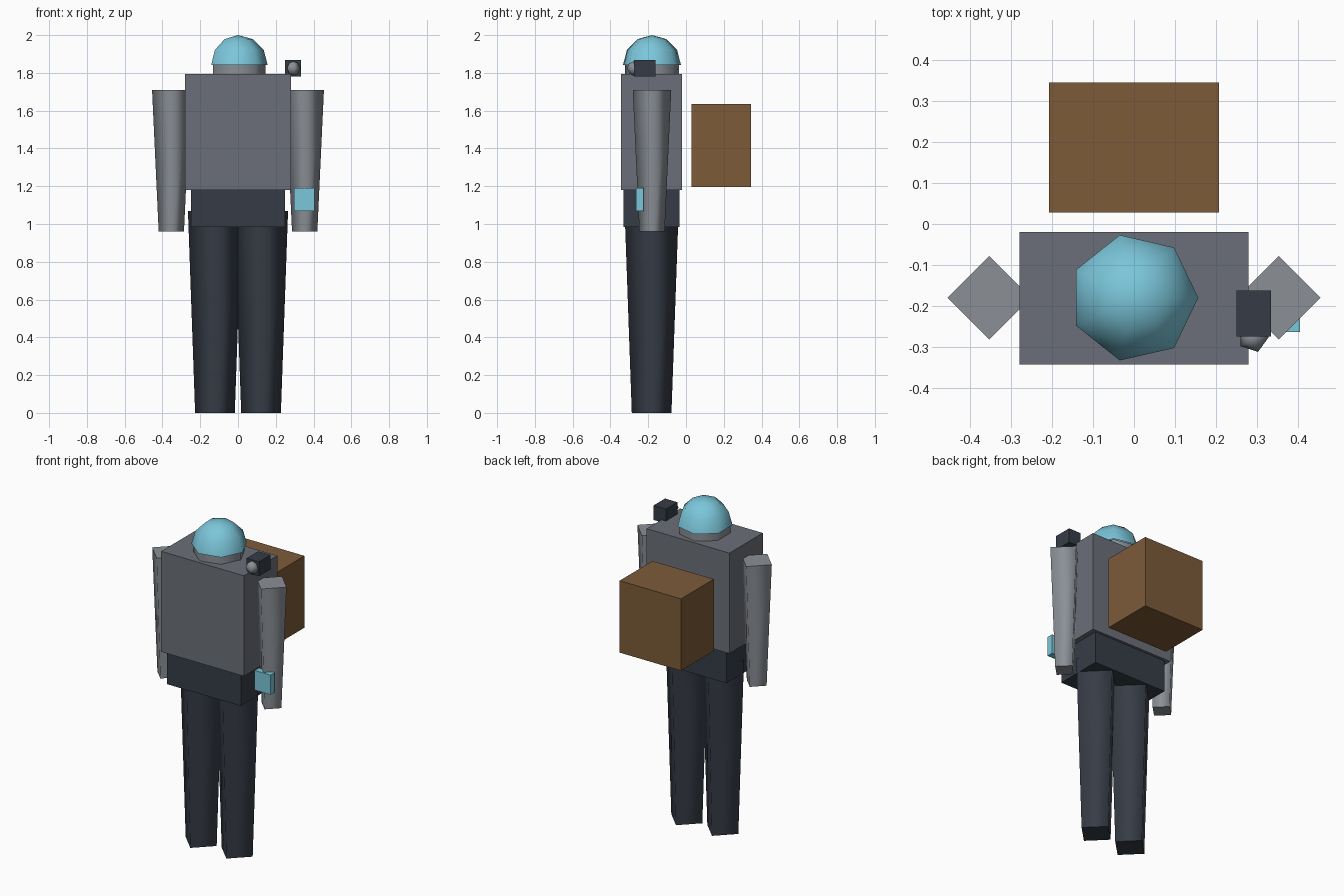
import bpy, bmesh, math
from mathutils import Vector

if "Cube" in bpy.data.objects:
    bpy.data.objects.remove(bpy.data.objects["Cube"], do_unlink=True)


def material(name, hex_code):
    srgb = [int(hex_code[i:i + 2], 16) / 255 for i in (0, 2, 4)]
    color = [((c + 0.055) / 1.055) ** 2.4 for c in srgb] + [1.0]
    mat = bpy.data.materials.new(name)
    mat.use_nodes = True
    mat.diffuse_color = color
    bsdf = mat.node_tree.nodes["Principled BSDF"]
    bsdf.inputs["Base Color"].default_value = color
    bsdf.inputs["Roughness"].default_value = 0.8
    return mat


slate = material("slate grey", "6b6f78")
light = material("light grey", "8b9096")
dark = material("dark charcoal", "363c46")
brown = material("pack brown", "7d5b39")
blue = material("visor blue", "7bc6da")

BODY_Y = -0.18  # depth of the body's centre line


def add_object(name, bm, mat):
    bmesh.ops.recalc_face_normals(bm, faces=bm.faces)
    mesh = bpy.data.meshes.new(name)
    bm.to_mesh(mesh)
    bm.free()
    mesh.materials.append(mat)
    obj = bpy.data.objects.new(name, mesh)
    bpy.context.collection.objects.link(obj)
    return obj


def box(name, mat, low, high):
    low, high = Vector(low), Vector(high)
    bm = bmesh.new()
    bmesh.ops.create_cube(bm, size=1)
    bmesh.ops.scale(bm, vec=high - low, verts=bm.verts)
    bmesh.ops.translate(bm, vec=(low + high) / 2, verts=bm.verts)
    return add_object(name, bm, mat)


def lathe(name, mat, centre, sides, profile, caps=True):
    """Smooth low-sided turned part; profile is (radius, height) from the bottom up."""
    bm = bmesh.new()
    rings = []
    for radius, z in profile:
        count = sides if radius > 0 else 1
        angles = [math.tau * i / sides for i in range(count)]
        rings.append([bm.verts.new((radius * math.cos(a), radius * math.sin(a), z))
                      for a in angles])
    for a, b in zip(rings, rings[1:]):
        for i in range(sides):
            j = (i + 1) % sides
            loop = [a[i % len(a)], a[j % len(a)], b[j % len(b)], b[i % len(b)]]
            bm.faces.new(list(dict.fromkeys(loop))).smooth = True
    if caps:
        for ring in (rings[0], rings[-1]):
            if len(ring) > 1:
                bm.faces.new(ring)
    bmesh.ops.translate(bm, vec=centre, verts=bm.verts)
    return add_object(name, bm, mat)


def dome(radius, steps, start):
    """Arc profile from the start angle up to the pole."""
    arc = [start + (math.pi / 2 - start) * i / steps for i in range(steps)]
    return [(radius * math.cos(a), radius * math.sin(a)) for a in arc] + [(0, radius)]


# Torso and hips
box("torso", slate, (-0.28, -0.343, 1.18), (0.28, -0.02, 1.795))
box("hips", dark, (-0.25, -0.33, 0.985), (0.25, -0.035, 1.18))

# Tapered four-sided limbs
for side, sign in (("left", 1), ("right", -1)):
    lathe(side + "_leg", dark, (sign * 0.122, BODY_Y - 0.002, 0), 4,
          [(0.105, 0), (0.143, 1.07)])
    lathe(side + "_arm", light, (sign * 0.353, BODY_Y, 0), 4,
          [(0.067, 0.96), (0.102, 1.71)])

# Collar and open helmet dome
lathe("collar", light, (0, BODY_Y, 0), 7, [(0.146, 1.75), (0.146, 1.845)])
lathe("helmet", blue, (0, BODY_Y, 1.843), 7, dome(0.157, 3, 0), caps=False)

# Shoulder lamp
box("lamp_housing", dark, (0.25, -0.274, 1.78), (0.334, -0.162, 1.868))
ball = dome(0.038, 2, 0)
lathe("lamp_lens", light, (0.291, -0.276, 1.824), 5,
      [(r, -z) for r, z in reversed(ball[1:])] + ball)

# Wrist screen and backpack
box("wrist_screen", blue, (0.297, -0.264, 1.07), (0.405, -0.224, 1.19))
box("backpack", brown, (-0.208, 0.028, 1.195), (0.208, 0.345, 1.635))
